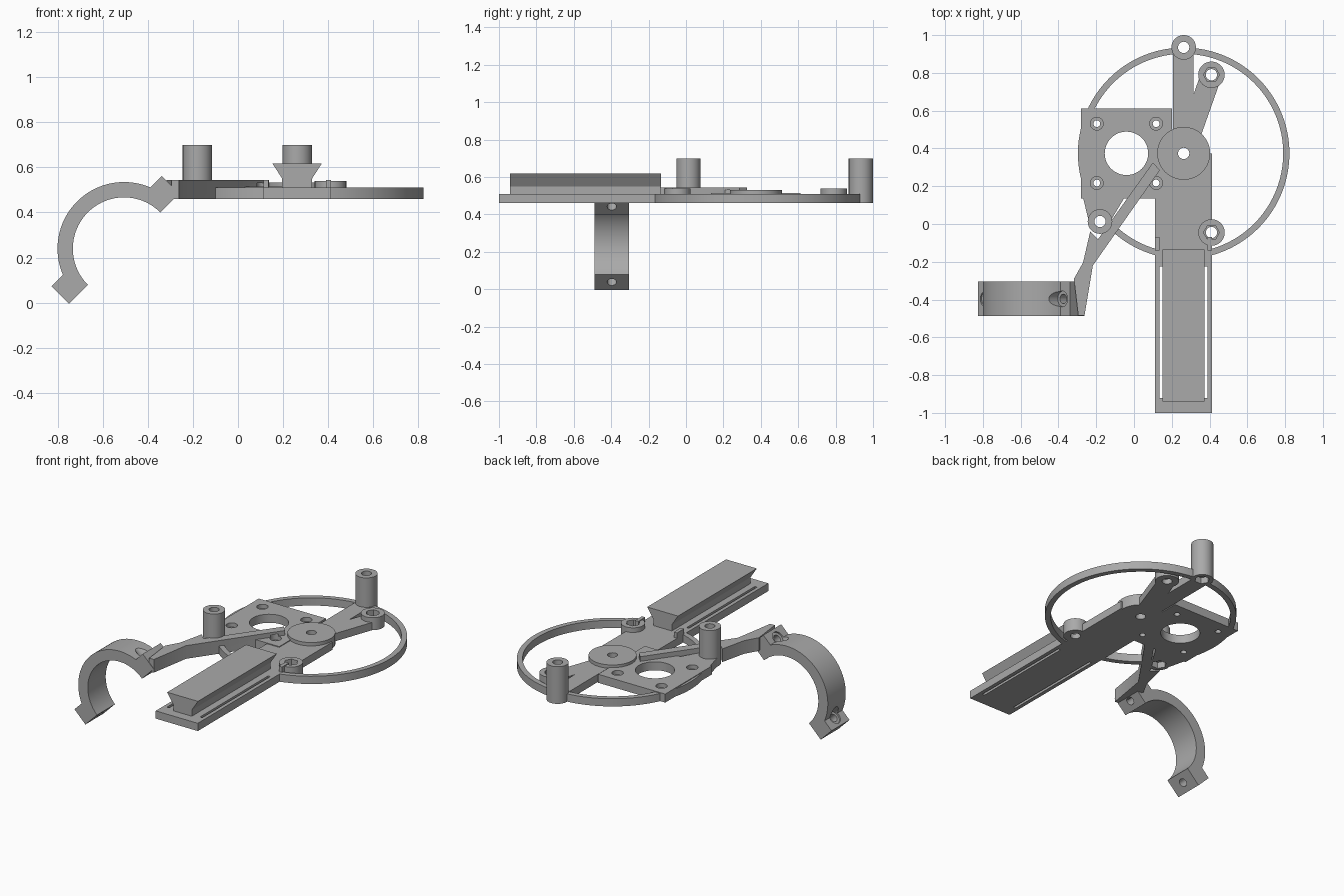
import bpy, bmesh, math
from mathutils import Matrix, Vector

if "Cube" in bpy.data.objects:
    bpy.data.objects.remove(bpy.data.objects["Cube"])

grey = bpy.data.materials.new("plain grey")
grey.use_nodes = True
COLOUR = (0.4, 0.4, 0.4, 1)
grey.diffuse_color = COLOUR
grey.node_tree.nodes["Principled BSDF"].inputs["Base Color"].default_value = COLOUR

LOW, TOP, HIGH, TALL = 0.46, 0.51, 0.545, 0.70


def prism(name, points, start, end, axis="z"):
    """Extrude a flat outline along z, or along y when it is given in x and z."""
    def place(p, h):
        return (p[0], p[1], h) if axis == "z" else (p[0], h, p[1])
    bm = bmesh.new()
    face = bm.faces.new([bm.verts.new(place(p, start)) for p in points])
    side = bmesh.ops.extrude_face_region(bm, geom=[face])["geom"]
    shift = Vector(place((0, 0), end - start))
    bmesh.ops.translate(bm, vec=shift, verts=[v for v in side if isinstance(v, bmesh.types.BMVert)])
    bmesh.ops.recalc_face_normals(bm, faces=bm.faces)
    mesh = bpy.data.meshes.new(name)
    bm.to_mesh(mesh)
    bm.free()
    mesh.materials.append(grey)
    obj = bpy.data.objects.new(name, mesh)
    bpy.context.collection.objects.link(obj)
    return obj


def box(name, x0, x1, y0, y1, z0, z1):
    return prism(name, [(x0, y0), (x1, y0), (x1, y1), (x0, y1)], z0, z1)


def arc(c, r, a0, a1, n):
    angles = [math.radians(a0 + (a1 - a0) * i / n) for i in range(n + 1)]
    return [(c[0] + r * math.cos(a), c[1] + r * math.sin(a)) for a in angles]


def disc(name, c, r, z0, z1, sides=48):
    return prism(name, arc(c, r, 0, 360, sides)[:-1], z0, z1)


def strut(name, a, b, width, z0, z1):
    a, b = Vector(a), Vector(b)
    d = (b - a).normalized() * width / 2
    n = Vector((-d.y, d.x))
    return prism(name, [a + n, a - n, b - n, b + n], z0, z1)


def boolean(obj, other, operation="DIFFERENCE"):
    mod = obj.modifiers.new("cut", "BOOLEAN")
    mod.operation, mod.solver, mod.object = operation, "EXACT", other
    bpy.context.view_layer.objects.active = obj
    bpy.ops.object.modifier_apply(modifier=mod.name)


def discard(objs):
    for o in objs:
        bpy.data.objects.remove(o)


HUB, BACK, SIDE = (0.263, 0.374), (0.263, 0.935), (-0.18, 0.013)
NUTS = [(0.41, 0.79), (0.41, -0.045)]
MOTOR = (-0.04, 0.374)

# Guard ring
ring = disc("guard_ring", HUB, 0.56, LOW, TOP, 96)
core = disc("ring_core", HUB, 0.527, 0.4, 0.6, 96)
boolean(ring, core)
discard([core])

# Flat frame: rail base, motor plate, arms and hub
rail = box("rail_base", 0.112, 0.413, -1, 0.374, LOW, TOP)
slots = [box("slot", x, x + 0.016, -0.92, -0.225, 0.4, 0.6) for x in (0.136, 0.373)]
for s in slots:
    boolean(rail, s)
discard(slots)
plate = box("motor_plate", -0.28, 0.2, 0.135, 0.612, LOW, 0.515)
tab = prism("plate_tab", [(-0.27, 0.14), (-0.05, 0.14), (-0.128, 0.01), (-0.243, 0.03)], LOW, 0.515)
flat = [
    ring, rail, plate, tab,
    box("back_arm", 0.207, 0.315, 0.374, 0.935, LOW, TOP),
    strut("nut_arm", HUB, NUTS[0], 0.11, LOW, TOP),
    disc("hub", HUB, 0.14, LOW, 0.532, 64),
    disc("back_post", BACK, 0.065, LOW, TALL),
    disc("side_post", SIDE, 0.065, LOW, TALL),
    prism("clamp_arm", [(0.1, 0.325), (-0.19, -0.08), (-0.232, -0.04), (-0.27, -0.205),
                        (-0.318, -0.29), (-0.295, -0.485), (-0.262, -0.485),
                        (-0.218, -0.22), (0.137, 0.285)], LOW, HIGH),
]
flat += [disc("nut_boss", c, 0.07, LOW, 0.54) for c in NUTS]

# Vertical holes, nut pockets and counterbores
cutters = [disc("hole", c, 0.03, 0.4, 0.8, 24) for c in [HUB, BACK, SIDE] + NUTS]
cutters += [disc("nut_pocket", c, 0.042, 0.49, 0.6, 6) for c in NUTS]
cutters += [disc("nut_pocket", c, 0.045, 0.4, 0.5, 6) for c in (BACK, SIDE)]
cutters.append(disc("motor_hole", MOTOR, 0.115, 0.4, 0.53, 48))
for sx in (-1, 1):
    for sy in (-1, 1):
        c = (MOTOR[0] + sx * 0.157, MOTOR[1] + sy * 0.157)
        cutters += [disc("screw_hole", c, 0.018, 0.4, 0.53, 20),
                    disc("counterbore", c, 0.034, 0.488, 0.53, 24)]


def extent(o):
    xs, ys = [v.co.x for v in o.data.vertices], [v.co.y for v in o.data.vertices]
    return min(xs), max(xs), min(ys), max(ys)


for part in flat:
    a = extent(part)
    for cutter in cutters:
        b = extent(cutter)
        if a[0] < b[1] and b[0] < a[1] and a[2] < b[3] and b[2] < a[3]:
            boolean(part, cutter)
discard(cutters)

# Dovetail slide and its side tabs
mid = 0.262
half = [(0.066, TOP - 0.01), (0.066, 0.55), (0.11, 0.618)]
dovetail = prism("dovetail", [(mid + x, z) for x, z in half]
                 + [(mid - x, z) for x, z in reversed(half)], -0.94, -0.135, "y")
for x in (0.112, 0.39):
    box("slide_tab", x, x + 0.023, -0.14, -0.07, TOP - 0.01, HIGH)

# Half clamp with a screw lug at each end
CLAMP = (-0.505, 0.24)
Y0, Y1 = -0.488, -0.305
clamp = prism("clamp", arc(CLAMP, 0.295, 45, 225, 48) + arc(CLAMP, 0.227, 225, 45, 48), Y0, Y1, "y")
u, v = Vector((1, 1)).normalized(), Vector((-1, 1)).normalized()
for s in (-1, 1):
    def at(r, t):
        return Vector(CLAMP) + u * (s * r) + v * t
    lug = prism("lug", [at(0.235, 0), at(0.345, 0), at(0.345, 0.11), at(0.235, 0.11)], Y0, Y1, "y")
    boolean(clamp, lug, "UNION")
    bores = [disc("bore", (0, 0), 0.025, -0.05, 0.3, 24), disc("head", (0, 0), 0.042, 0.1, 0.3, 24)]
    for bore in bores:
        p = at(0.285, 0)
        axis = Vector((v.x, 0, v.y))
        turn = axis.to_track_quat("Z", "Y").to_matrix().to_4x4()
        bore.data.transform(Matrix.Translation((p.x, (Y0 + Y1) / 2, p.y)) @ turn)
        boolean(clamp, bore)
    discard([lug] + bores)

# Smooth the round walls, keep the edges sharp
bpy.ops.object.select_all(action="DESELECT")
for o in flat + [clamp]:
    o.select_set(True)
bpy.context.view_layer.objects.active = clamp
bpy.ops.object.shade_smooth_by_angle(angle=math.radians(30))
